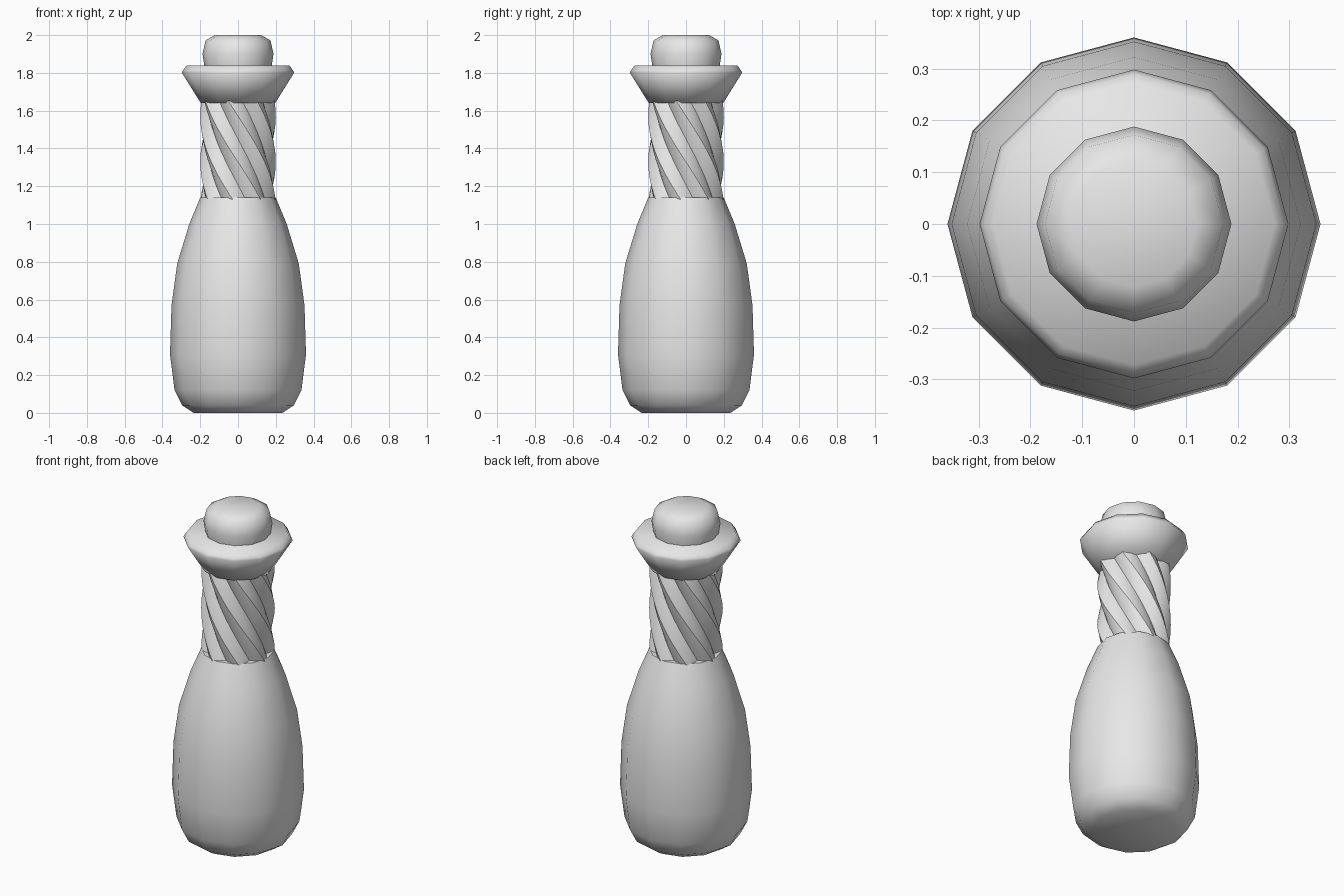
import bpy
import bmesh
from math import sin, cos, pi, radians

cube = bpy.data.objects.get("Cube")
if cube:
    bpy.data.objects.remove(cube, do_unlink=True)

grey = bpy.data.materials.new("plain_grey")
grey.use_nodes = True
grey.diffuse_color = (0.8, 0.8, 0.8, 1)
grey.node_tree.nodes["Principled BSDF"].inputs["Base Color"].default_value = (0.8, 0.8, 0.8, 1)


def loft(name, rings, sharp_angle):
    """Join rings of points into a closed, capped, smooth solid."""
    bm = bmesh.new()
    loops = [[bm.verts.new(p) for p in ring] for ring in rings]
    count = len(loops[0])
    for low, high in zip(loops, loops[1:]):
        for i in range(count):
            j = (i + 1) % count
            bm.faces.new((low[i], low[j], high[j], high[i]))
    bm.faces.new(loops[0][::-1])
    bm.faces.new(loops[-1])
    bmesh.ops.recalc_face_normals(bm, faces=bm.faces)
    mesh = bpy.data.meshes.new(name)
    bm.to_mesh(mesh)
    bm.free()
    mesh.materials.append(grey)
    obj = bpy.data.objects.new(name, mesh)
    bpy.context.collection.objects.link(obj)
    bpy.ops.object.select_all(action='DESELECT')
    obj.select_set(True)
    bpy.context.view_layer.objects.active = obj
    bpy.ops.object.shade_smooth_by_angle(angle=radians(sharp_angle))
    return obj


def lathe(name, profile, sharp_angle, sides=12):
    """Turn a (radius, height) profile around the z axis."""
    turns = [2 * pi * i / sides for i in range(sides)]
    rings = [[(r * cos(a), r * sin(a), z) for a in turns] for r, z in profile]
    return loft(name, rings, sharp_angle)


# Rounded bottle body
lathe("bottle_body", [(0.235, 0), (0.295, 0.04), (0.336, 0.12), (0.36, 0.31),
                      (0.352, 0.57), (0.322, 0.79), (0.258, 1.0), (0.2, 1.14)], 50)

# Twisted neck with eight rounded ridges
RIDGES, STEPS, LEVELS = 8, 4, 12
BOTTOM, TOP, TWIST = 1.12, 1.65, radians(98)
ridge_radii = [0.165, 0.188, 0.2, 0.188]
start = radians(-82)
neck_rings = []
for level in range(LEVELS + 1):
    t = level / LEVELS
    ring = []
    for i in range(RIDGES * STEPS):
        a = start + TWIST * (1 - t) - pi / 2 + 2 * pi * i / (RIDGES * STEPS)
        r = ridge_radii[i % STEPS]
        ring.append((r * cos(a), r * sin(a), BOTTOM + t * (TOP - BOTTOM)))
    neck_rings.append(ring)
loft("twisted_neck", neck_rings, 50)

# Flared mouth with a bevelled top lip
lathe("flared_mouth", [(0.197, 1.64), (0.298, 1.802), (0.29, 1.815), (0.272, 1.84)], 65)

# Rounded stopper
lathe("stopper", [(0.178, 1.835), (0.188, 1.9), (0.172, 1.972), (0.122, 2.0)], 50)
